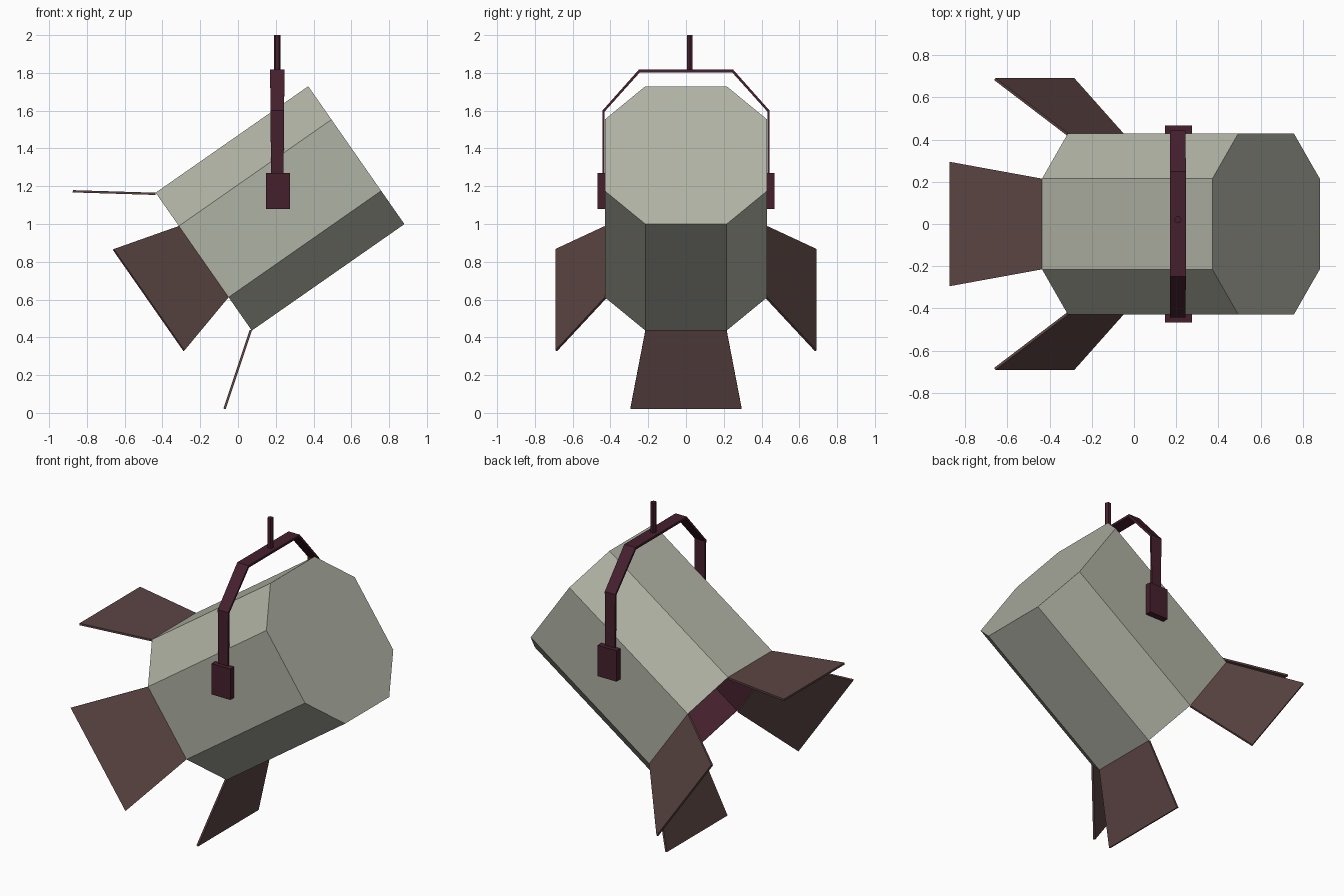
import bpy, bmesh, math
from mathutils import Vector

if "Cube" in bpy.data.objects:
    bpy.data.objects.remove(bpy.data.objects["Cube"])

def mat(name, rgb):
    m = bpy.data.materials.new(name)
    m.diffuse_color = (*rgb, 1)
    m.use_nodes = True
    m.node_tree.nodes["Principled BSDF"].inputs["Base Color"].default_value = m.diffuse_color
    return m

GREY = mat("grey_green_housing", (0.43, 0.445, 0.37))
BROWN = mat("brown_flap", (0.105, 0.06, 0.057))
MAROON = mat("dark_maroon", (0.06, 0.0145, 0.027))

# Tilted lamp frame: s along the axis, y sideways, u across the axis
ANG = math.radians(34.9)
C = Vector((0.2225, 0, 1.0825))
A = Vector((math.cos(ANG), 0, math.sin(ANG)))
N = Vector((-math.sin(ANG), 0, math.cos(ANG)))
HALF = 0.4925

def P(s, y, u):
    return C + A * s + N * u + Vector((0, y, 0))

def make(name, bm, *mats):
    bmesh.ops.recalc_face_normals(bm, faces=bm.faces)
    me = bpy.data.meshes.new(name)
    bm.to_mesh(me)
    bm.free()
    for m in mats:
        me.materials.append(m)
    ob = bpy.data.objects.new(name, me)
    bpy.context.collection.objects.link(ob)
    return ob

def hexa(name, lower, upper, m):
    """Solid between two matching loops of points."""
    bm = bmesh.new()
    a = [bm.verts.new(p) for p in lower]
    b = [bm.verts.new(p) for p in upper]
    bm.faces.new(a)
    bm.faces.new(b[::-1])
    n = len(a)
    for i in range(n):
        bm.faces.new((a[i], a[(i + 1) % n], b[(i + 1) % n], b[i]))
    return make(name, bm, m)

def box(name, x0, x1, y0, y1, z0, z1, m):
    loop = [(x0, y0), (x1, y0), (x1, y1), (x0, y1)]
    return hexa(name, [(x, y, z0) for x, y in loop], [(x, y, z1) for x, y in loop], m)

# Housing: eight-sided shell, closed at the high end, maroon inside
OCT = [(0.43, 0.23), (0.215, 0.445), (-0.215, 0.445), (-0.43, 0.23),
       (-0.43, -0.23), (-0.215, -0.445), (0.215, -0.445), (0.43, -0.23)]
bm = bmesh.new()
def ring(s, k):
    return [bm.verts.new(P(s, y * k, u * k)) for y, u in OCT]
rings = [ring(HALF, 1), ring(-HALF, 1), ring(-HALF, 0.975), ring(HALF - 0.012, 0.975)]
bm.faces.new(rings[0])
for j in range(3):
    for i in range(8):
        k = (i + 1) % 8
        f = bm.faces.new((rings[j][i], rings[j][k], rings[j + 1][k], rings[j + 1][i]))
        f.material_index = 1 if j == 2 else 0
bm.faces.new(rings[3]).material_index = 1
make("housing", bm, GREY, MAROON)

# Four flaring flaps around the open end
LEN, OUT, T = 0.352, 0.262, 0.012
def flap(name, to_point, r, w0, w1):
    def loop(d):  # d shifts the sheet inward along its normal
        dr, ds = -d * 0.8, -d * 0.6
        return [to_point(-HALF + ds, r + dr, -w0), to_point(-HALF + ds, r + dr, w0),
                to_point(-HALF - LEN + ds, r + OUT + dr, w1),
                to_point(-HALF - LEN + ds, r + OUT + dr, -w1)]
    hexa(name, loop(0), loop(T), BROWN)

for sign, ud, side in ((1, "top", "back"), (-1, "bottom", "front")):
    flap(ud + "_flap", lambda s, r, w: P(s, w, r * sign), 0.445, 0.215, 0.295)
    flap(side + "_flap", lambda s, r, w: P(s, r * sign, w), 0.43, 0.23, 0.327)

# Hanging yoke: one bent strap over the housing
X = 0.208
outer = [(0.443, 1.15), (0.443, 1.6), (0.25, 1.817)]
inner = [(0.431, 1.15), (0.431, 1.595), (0.244, 1.803)]
outer += [(-y, z) for y, z in outer[::-1]]
inner += [(-y, z) for y, z in inner[::-1]]
bm = bmesh.new()
cols = []
for (yo, zo), (yi, zi) in zip(outer, inner):
    w = 0.032 + 0.006 * (zo - 1.15) / 0.66
    cols.append([bm.verts.new(p) for p in
                 ((X - w, yo, zo), (X + w, yo, zo), (X + w, yi, zi), (X - w, yi, zi))])
for c, d in zip(cols, cols[1:]):
    for i in range(4):
        k = (i + 1) % 4
        bm.faces.new((c[i], c[k], d[k], d[i]))
bm.faces.new(cols[0])
bm.faces.new(cols[-1])
make("yoke", bm, MAROON)

# Pivot blocks on both sides
box("back_pivot", 0.147, 0.275, 0.43, 0.468, 1.08, 1.27, MAROON)
box("front_pivot", 0.147, 0.275, -0.468, -0.43, 1.08, 1.27, MAROON)

# Hanging stem, six-sided
hexagon = [(X + 0.018 * math.cos(i * math.pi / 3), 0.02 + 0.018 * math.sin(i * math.pi / 3))
           for i in range(6)]
hexa("stem", [(x, y, 1.805) for x, y in hexagon], [(x, y, 2.0) for x, y in hexagon], MAROON)
